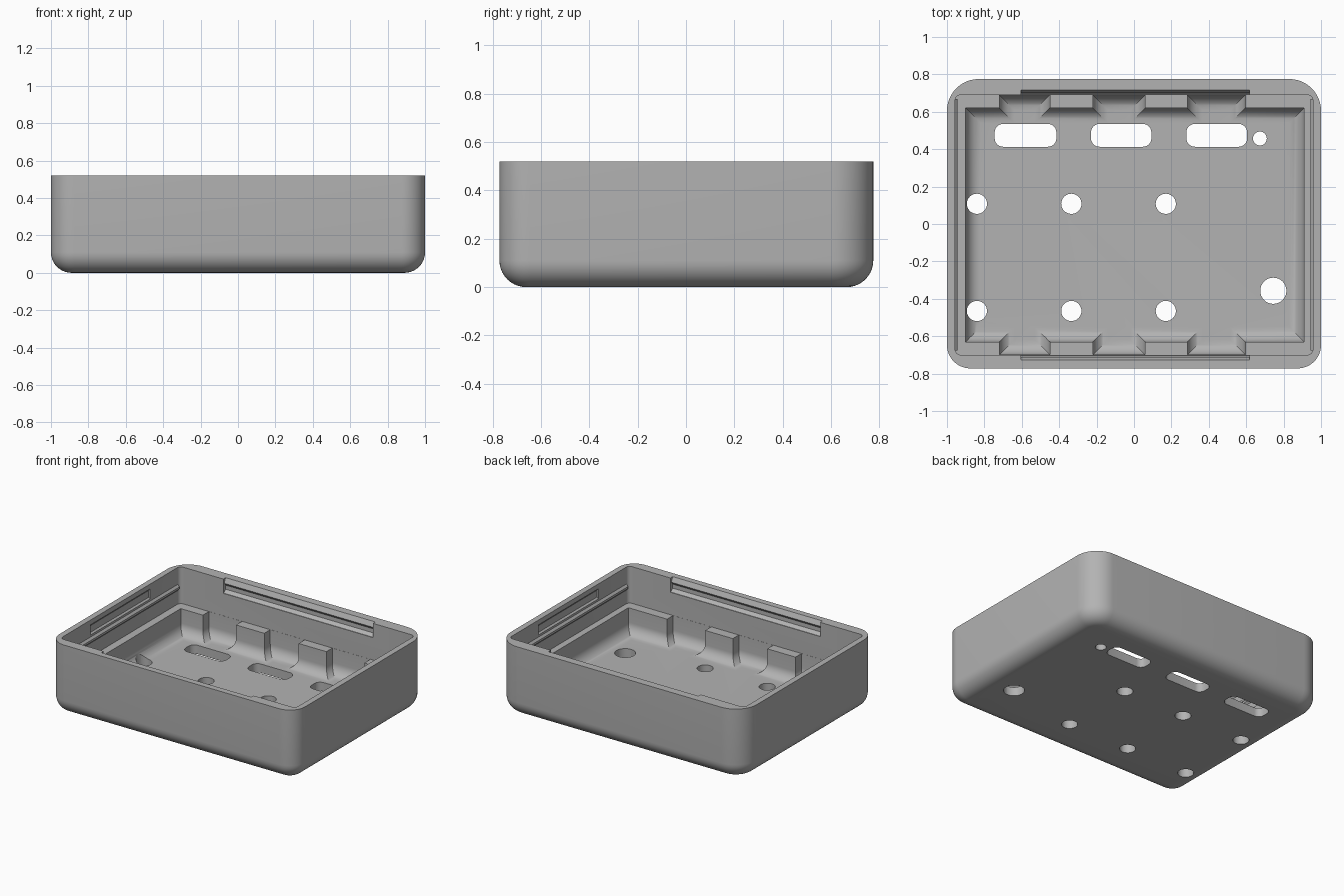
import bpy, bmesh, math

cube = bpy.data.objects.get("Cube")
if cube:
    bpy.data.objects.remove(cube, do_unlink=True)

RIM, FLOOR, LEDGE = 0.52, 0.065, 0.25
WALL_X, BACK, FRONT = 0.957, 0.69, -0.70

grey = bpy.data.materials.new("matte grey")
grey.use_nodes = True
colour = (0.45, 0.45, 0.45, 1)
grey.diffuse_color = colour
grey.node_tree.nodes["Principled BSDF"].inputs["Base Color"].default_value = colour


def rounded_rect(x0, x1, y0, y1, r_front, r_back, steps=12):
    """Outline of a rectangle whose front and back corners have their own radius."""
    points = []
    corners = [(x1 - r_back, y1 - r_back, r_back, 0), (x0 + r_back, y1 - r_back, r_back, 90),
               (x0 + r_front, y0 + r_front, r_front, 180), (x1 - r_front, y0 + r_front, r_front, 270)]
    for cx, cy, r, start in corners:
        for i in range(steps + 1):
            a = math.radians(start + 90 * i / steps)
            points.append((cx + r * math.cos(a), cy + r * math.sin(a)))
    return points


def prism(name, outline, z0, z1, fillet=0.0):
    """Extrude an outline upward and optionally round its bottom edges."""
    bm = bmesh.new()
    bottom = bm.faces.new([bm.verts.new((x, y, z0)) for x, y in outline])
    top = bmesh.ops.extrude_face_region(bm, geom=[bottom])["geom"]
    bmesh.ops.translate(bm, vec=(0, 0, z1 - z0),
                        verts=[v for v in top if isinstance(v, bmesh.types.BMVert)])
    if fillet:
        edges = [e for e in bm.edges if all(abs(v.co.z - z0) < 1e-5 for v in e.verts)]
        bmesh.ops.bevel(bm, geom=edges, offset=fillet, segments=10, profile=0.5,
                        affect='EDGES', clamp_overlap=False)
    return finish(name, bm)


def wall_strip(name, profile, wall, direction, start, end, along_x):
    """Sweep an (outward, height) profile along an inside wall."""
    bm = bmesh.new()
    rings = []
    for t in (start, end):
        places = [(wall + direction * d, z) for d, z in profile]
        rings.append([bm.verts.new((t, p, z) if along_x else (p, t, z)) for p, z in places])
    bm.faces.new(rings[0])
    bm.faces.new(rings[1])
    for i in range(len(profile)):
        j = (i + 1) % len(profile)
        bm.faces.new((rings[0][i], rings[0][j], rings[1][j], rings[1][i]))
    return finish(name, bm)


def finish(name, bm):
    bmesh.ops.recalc_face_normals(bm, faces=bm.faces)
    mesh = bpy.data.meshes.new(name)
    bm.to_mesh(mesh)
    bm.free()
    mesh.materials.append(grey)
    obj = bpy.data.objects.new(name, mesh)
    bpy.context.collection.objects.link(obj)
    return obj


def combine(target, tool, operation='DIFFERENCE'):
    mod = target.modifiers.new("combine", 'BOOLEAN')
    mod.operation, mod.solver, mod.object = operation, 'EXACT', tool
    bpy.context.view_layer.objects.active = target
    bpy.ops.object.modifier_apply(modifier=mod.name)
    bpy.data.objects.remove(tool, do_unlink=True)


# Outer shell with rounded corners and underside
tray = prism("enclosure_tray", rounded_rect(-1, 1, -0.772, 0.775, 0.125, 0.17), 0, RIM, 0.11)

# Upper cavity down to the ledge
combine(tray, prism("upper_cavity", rounded_rect(-WALL_X, WALL_X, FRONT, BACK, 0.03, 0.03, 4),
                    LEDGE, RIM + 0.1))

# Lower cavity, with notches through the ledge and a filleted floor
notches = [(-0.72, -0.45), (-0.22, 0.06), (0.285, 0.595)]
left, right, low, high = -0.9, 0.91, -0.63, 0.62
outline = [(left, low)]
for a, b in notches:
    outline += [(a, low), (a, FRONT + 0.001), (b, FRONT + 0.001), (b, low)]
outline += [(right, low), (right, high)]
for a, b in reversed(notches):
    outline += [(b, high), (b, BACK - 0.001), (a, BACK - 0.001), (a, high)]
outline.append((left, high))
combine(tray, prism("lower_cavity", outline, FLOOR, LEDGE + 0.03, 0.08))

# Cable slots through the floor
for x0, x1 in [(-0.745, -0.415), (-0.23, 0.093), (0.28, 0.605)]:
    combine(tray, prism("cable_slot", rounded_rect(x0, x1, 0.413, 0.535, 0.045, 0.045, 6), -0.1, 0.2))

# Round holes through the floor
holes = [(x, y, 0.054) for x in (-0.84, -0.335, 0.17) for y in (0.108, -0.465)]
holes += [(0.745, -0.357, 0.07), (0.673, 0.457, 0.037)]
for x, y, r in holes:
    combine(tray, prism("floor_hole", rounded_rect(x - r, x + r, y - r, y + r, r * 0.999, r * 0.999, 8),
                        -0.1, 0.2))

# Snap grooves: long ones with a lead-in at the rim, short ones in the end walls
long_groove = [(-0.02, 0.415), (0.005, 0.415), (0.027, 0.435), (0.027, 0.465),
               (0.01, 0.485), (0.027, RIM), (0.027, RIM + 0.05), (-0.02, RIM + 0.05)]
short_groove = [(-0.02, 0.41), (0.0, 0.41), (0.012, 0.42), (0.012, 0.47), (0.0, 0.485), (-0.02, 0.485)]
ridge = [(0.01, 0.35), (0.0, 0.35), (-0.014, 0.365), (-0.014, 0.38), (0.0, 0.395), (0.01, 0.395)]
for wall, side in ((BACK, 1), (FRONT, -1)):
    combine(tray, wall_strip("long_groove", long_groove, wall, side, -0.603, 0.617, True))
for side in (1, -1):
    combine(tray, wall_strip("short_groove", short_groove, side * WALL_X, side, -0.35, 0.345, False))
    combine(tray, wall_strip("end_ridge", ridge, side * WALL_X, side, -0.675, 0.667, False), 'UNION')

# Smooth fillets, crisp edges
bpy.ops.object.select_all(action='DESELECT')
tray.select_set(True)
bpy.context.view_layer.objects.active = tray
bpy.ops.object.shade_smooth_by_angle(angle=math.radians(30))
